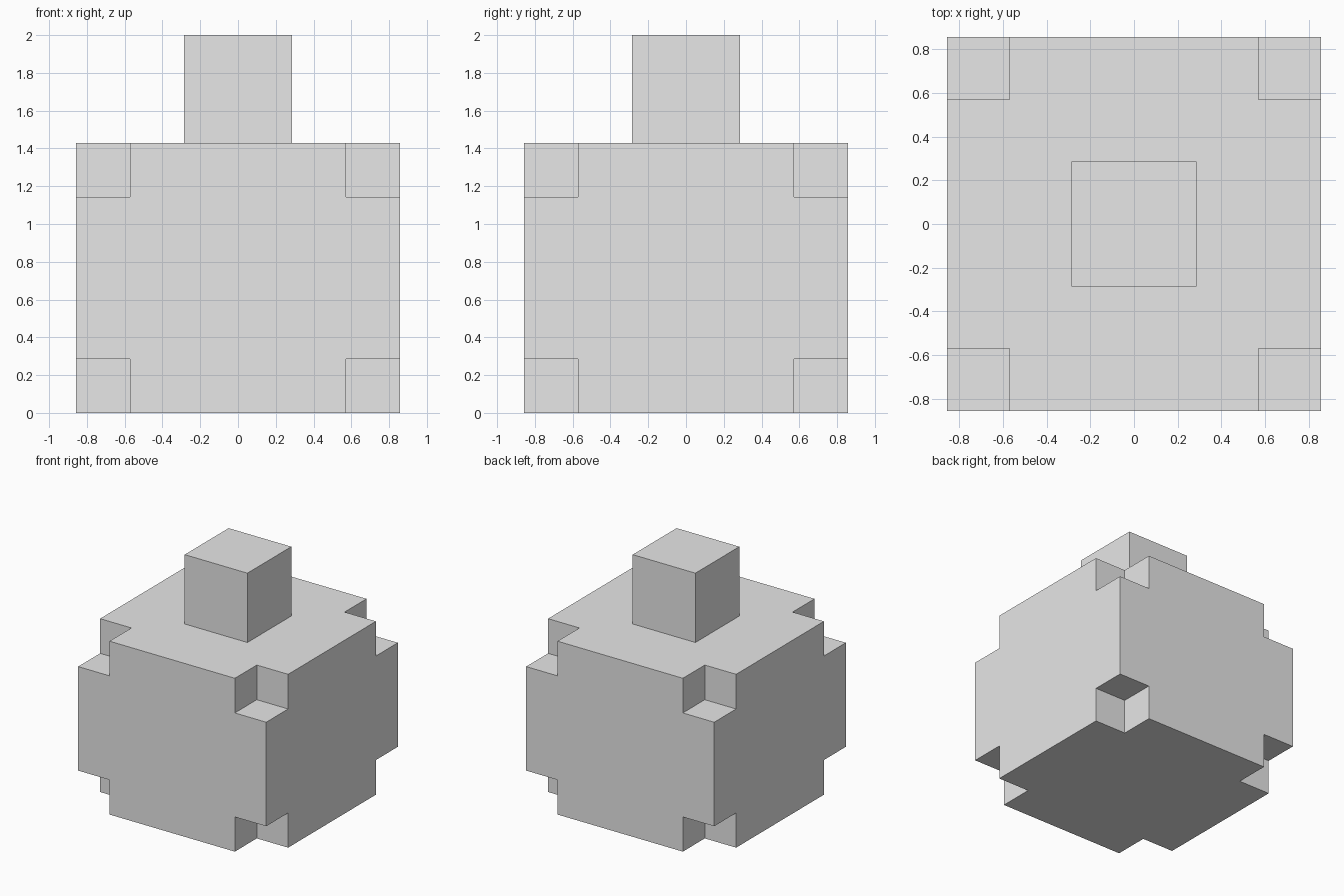
import bpy
import bmesh
from mathutils import Matrix, Vector

U = 2 / 7  # module that every dimension is a multiple of

cube = bpy.data.objects.get("Cube")
if cube:
    bpy.data.objects.remove(cube, do_unlink=True)

grey = bpy.data.materials.new("light_grey")
grey.use_nodes = True
grey.diffuse_color = (0.8, 0.8, 0.8, 1)
grey.node_tree.nodes["Principled BSDF"].inputs["Base Color"].default_value = (0.8, 0.8, 0.8, 1)


def add_boxes(name, size, centers):
    """One object made of equal boxes; size and centers are in modules."""
    bm = bmesh.new()
    for center in centers:
        place = Matrix.Translation(Vector(center) * U) @ Matrix.Diagonal((*(Vector(size) * U), 1))
        bmesh.ops.create_cube(bm, size=1, matrix=place)
    mesh = bpy.data.meshes.new(name)
    bm.to_mesh(mesh)
    bm.free()
    mesh.materials.append(grey)
    obj = bpy.data.objects.new(name, mesh)
    bpy.context.collection.objects.link(obj)
    return obj


# Main block and the peg standing on it
body = add_boxes("body", (6, 6, 5), [(0, 0, 2.5)])
peg = add_boxes("top_peg", (2, 2, 2), [(0, 0, 6)])

# Cubic notches at all eight corners (cutters reach past the block)
corners = [(x, y, z) for x in (-3, 3) for y in (-3, 3) for z in (0, 5)]
cutter = add_boxes("corner_cutter", (2, 2, 2), corners)
cutter.hide_render = True

notch = body.modifiers.new("corner_notches", "BOOLEAN")
notch.operation = "DIFFERENCE"
notch.solver = "EXACT"
notch.object = cutter
bpy.context.view_layer.objects.active = body
bpy.ops.object.modifier_apply(modifier=notch.name)
bpy.data.objects.remove(cutter, do_unlink=True)
